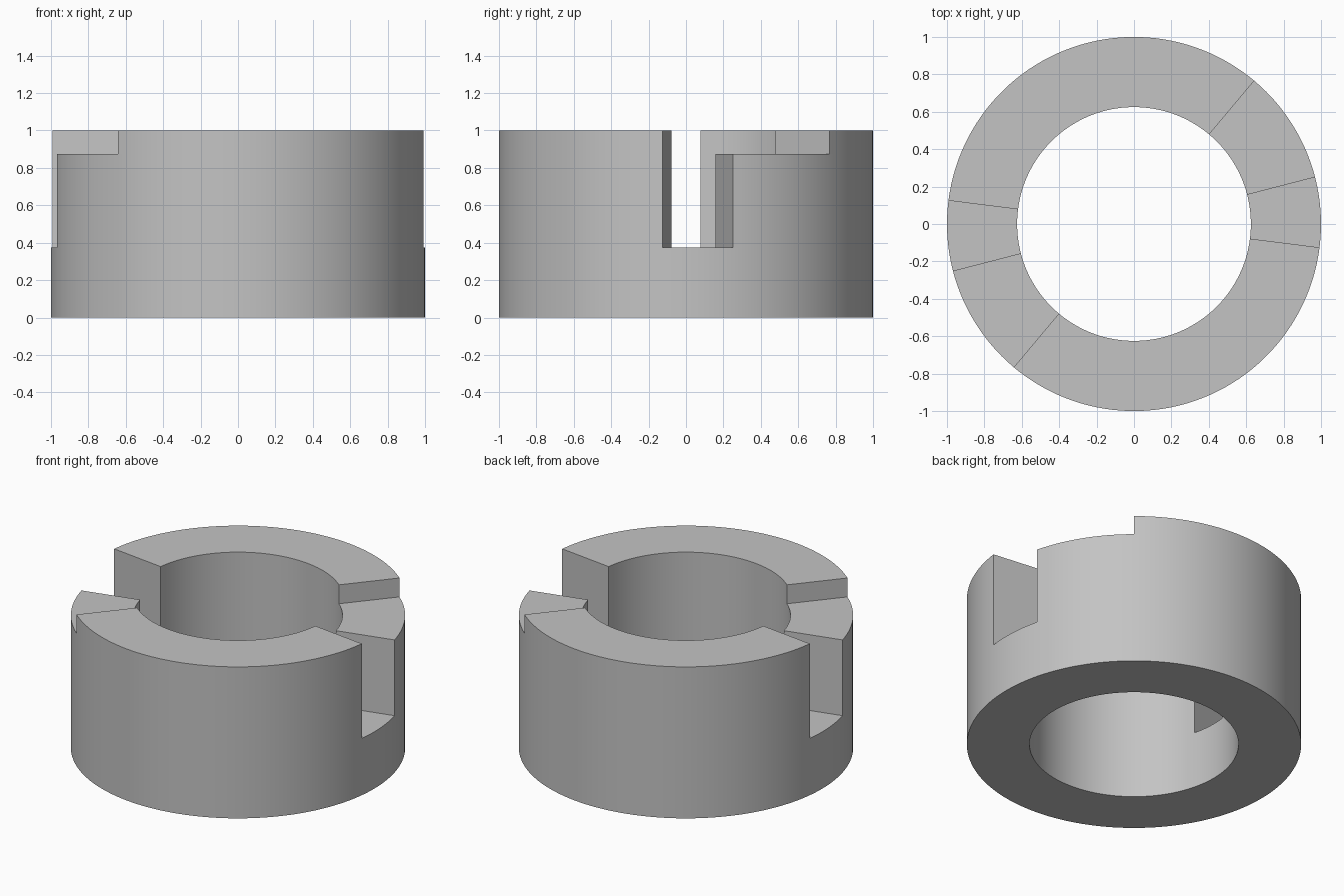
import bpy, bmesh
from math import sin, cos, radians

cube = bpy.data.objects.get("Cube")
if cube:
    bpy.data.objects.remove(cube, do_unlink=True)

OUTER, INNER = 1.0, 0.625
# Heights of the slot floor, the step and the rim
LEVELS = (0.375, 0.875, 1.0)
# One half turn: start angle, end angle, number of levels, facets
SECTORS = ((-7.2, 14.5, 1, 8), (14.5, 50, 2, 14), (50, 172.8, 3, 48))

# Stations around the ring, each with the level of the cell that follows it
stations = []
for half in (0, 180):
    for start, end, level, count in SECTORS:
        for i in range(count):
            angle = radians(half + start + (end - start) * i / count)
            stations.append((angle, level))

# Flat annulus for the base
bm = bmesh.new()
pairs = [[bm.verts.new((r * cos(a), r * sin(a), 0)) for r in (INNER, OUTER)]
         for a, _ in stations]
tag = bm.faces.layers.int.new("level")
for i, (_, level) in enumerate(stations):
    (a, b), (c, d) = pairs[i], pairs[(i + 1) % len(pairs)]
    face = bm.faces.new((a, b, d, c))
    face[tag] = level

# Raise the cells level by level, leaving the slots and steps behind
top, height = list(bm.faces), 0
for n, z in enumerate(LEVELS):
    region = [f for f in top if f[tag] > n]
    result = bmesh.ops.extrude_face_region(bm, geom=region, use_keep_orig=(n == 0))
    raised = result["geom"]
    top = [g for g in raised if isinstance(g, bmesh.types.BMFace)]
    verts = [g for g in raised if isinstance(g, bmesh.types.BMVert)]
    bmesh.ops.translate(bm, verts=verts, vec=(0, 0, z - height))
    height = z
bmesh.ops.recalc_face_normals(bm, faces=bm.faces)

mesh = bpy.data.meshes.new("slotted_ring")
bm.to_mesh(mesh)
bm.free()
ring = bpy.data.objects.new("slotted_ring", mesh)
bpy.context.collection.objects.link(ring)

# Plain grey finish
grey = bpy.data.materials.new("light_grey")
grey.use_nodes = True
colour = (0.55, 0.55, 0.55, 1)
grey.diffuse_color = colour
grey.node_tree.nodes["Principled BSDF"].inputs["Base Color"].default_value = colour
mesh.materials.append(grey)

# Smooth walls with crisp edges
bpy.ops.object.select_all(action="DESELECT")
ring.select_set(True)
bpy.context.view_layer.objects.active = ring
bpy.ops.object.shade_smooth_by_angle(angle=radians(30))
